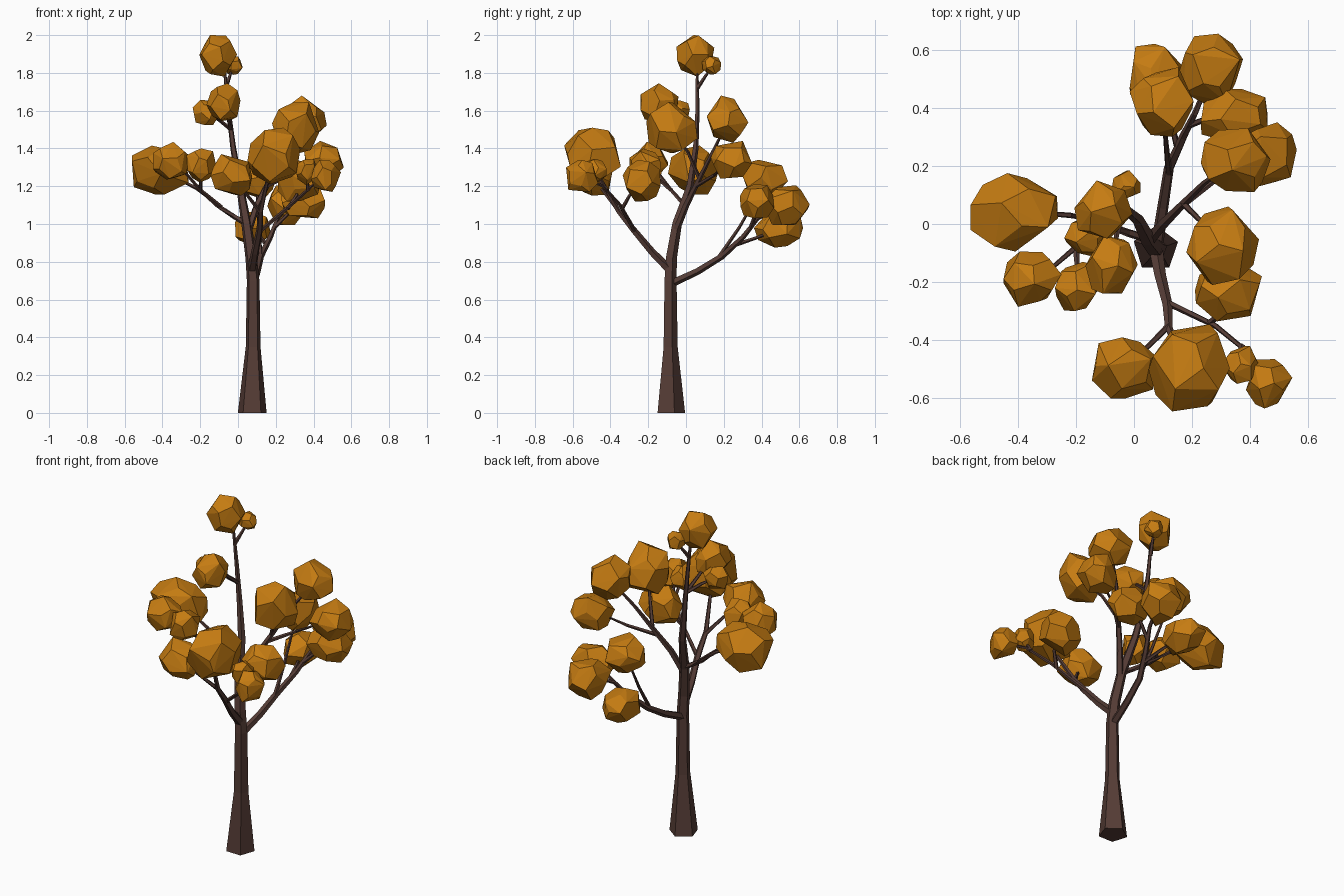
import bpy, bmesh, random
from math import cos, sin, pi, sqrt
from mathutils import Vector

random.seed(4)


def material(name, color):
    m = bpy.data.materials.new(name)
    m.diffuse_color = (*color, 1)
    return m


bark = material("bark", (0.09, 0.045, 0.036))
leaf = material("autumn_leaf", (0.56, 0.2, 0.006))


def finish(name, bm, mat):
    bmesh.ops.recalc_face_normals(bm, faces=bm.faces)
    me = bpy.data.meshes.new(name)
    bm.to_mesh(me)
    bm.free()
    me.materials.append(mat)
    ob = bpy.data.objects.new(name, me)
    bpy.context.collection.objects.link(ob)
    return ob


def limb(name, pts, sides=5, flat=False):
    """Tapered low-poly tube through (x, y, z, radius) points."""
    bm = bmesh.new()
    P = [Vector(p[:3]) for p in pts]
    rings = []
    for i, p in enumerate(P):
        t = (P[min(i + 1, len(P) - 1)] - P[max(i - 1, 0)]).normalized()
        if flat and i == 0:
            t = Vector((0, 0, 1))
        ref = Vector((1, 0, 0)) if abs(t.x) < 0.8 else Vector((0, 1, 0))
        u = (ref - t * ref.dot(t)).normalized()
        v = t.cross(u)
        rings.append([bm.verts.new(p + pts[i][3] * (u * cos(a) + v * sin(a)))
                      for a in (2 * pi * k / sides + 0.3 for k in range(sides))])
    for a, b in zip(rings, rings[1:]):
        for k in range(sides):
            n = (k + 1) % sides
            bm.faces.new((a[k], a[n], b[n], b[k]))
    bm.faces.new(rings[0][::-1])
    bm.faces.new(rings[-1])
    return finish(name, bm, bark)


def clump(name, c, half):
    """Jittered dodecahedron fitted to a centre and half extents."""
    g = (1 + sqrt(5)) / 2
    s = (-1, 1)
    pts = [Vector((x, y, z)) for x in s for y in s for z in s]
    for a in s:
        for b in s:
            q = (0, a / g, b * g)
            pts += [Vector(q), Vector((q[1], q[2], q[0])), Vector((q[2], q[0], q[1]))]
    turn = Vector((random.random(), random.random(), 1)).rotation_difference(
        Vector((random.random(), 1, random.random())))
    pts = [turn @ (p + Vector([random.uniform(-0.22, 0.22) for _ in s + (0,)])) for p in pts]
    lo = [min(p[i] for p in pts) for i in range(3)]
    hi = [max(p[i] for p in pts) for i in range(3)]
    bm = bmesh.new()
    for p in pts:
        bm.verts.new([c[i] + half[i] * (2 * (p[i] - lo[i]) / (hi[i] - lo[i]) - 1)
                      for i in range(3)])
    res = bmesh.ops.convex_hull(bm, input=bm.verts)
    loose = [v for v in bm.verts if not v.link_faces]
    bmesh.ops.delete(bm, geom=loose, context='VERTS')
    finish(name, bm, leaf)


# Trunk rising to the crown
limb("trunk", [(.075, -.085, 0, .08), (.08, -.085, .35, .041), (.08, -.085, .7, .035),
               (.07, -.08, .82, .032), (.045, -.05, 1, .028), (.01, .02, 1.2, .021),
               (-.025, .05, 1.4, .016), (-.05, .06, 1.6, .012), (-.075, .058, 1.85, .007)],
     flat=True)

# Main branches
limb("front_branch", [(.075, -.09, .76, .025), (.09, -.18, .85, .021), (.115, -.28, .97, .018),
                      (.12, -.36, 1.07, .014), (.16, -.46, 1.25, .009)])
limb("back_branch", [(.08, -.07, .69, .022), (.1, .06, .75, .02), (.12, .19, .83, .018),
                     (.17, .3, .93, .015), (.21, .38, 1.03, .011), (.26, .5, 1.09, .007)])
limb("left_branch", [(.045, -.05, 1.0, .015), (-.02, -.03, 1.04, .014), (-.11, .005, 1.1, .012),
                     (-.22, .03, 1.19, .01), (-.36, .04, 1.26, .007)])
limb("right_branch", [(.05, -.06, .95, .02), (.1, 0, 1.1, .018), (.17, .07, 1.24, .014),
                      (.24, .14, 1.38, .01), (.32, .2, 1.5, .007)])

# Twigs leading to the clumps
twigs = [
    [(.115, -.27, .96), (.28, -.35, 1.1), (.39, -.44, 1.2), (.45, -.53, 1.24)],
    [(.26, -.34, 1.08), (.31, -.3, 1.15), (.32, -.26, 1.2)],
    [(.12, -.35, 1.06), (.05, -.42, 1.15), (-.02, -.48, 1.23)],
    [(.37, -.42, 1.18), (.366, -.47, 1.25)],
    [(.12, .17, .82), (.11, .28, .98), (.1, .39, 1.17)],
    [(.15, .26, .89), (.12, .38, .93), (.09, .46, .96)],
    [(.19, .34, .98), (.27, .37, 1.06), (.33, .38, 1.1)],
    [(-.09, 0, 1.09), (-.2, -.08, 1.18), (-.27, -.14, 1.26), (-.33, -.18, 1.32)],
    [(-.2, -.08, 1.18), (-.195, -.15, 1.24), (-.19, -.2, 1.29)],
    [(.17, .07, 1.24), (.23, .01, 1.38), (.28, -.05, 1.46)],
    [(.15, .05, 1.2), (.28, .15, 1.26), (.41, .22, 1.32)],
    [(-.035, .055, 1.5), (-.06, -.04, 1.58), (-.07, -.11, 1.63)],
    [(-.035, .055, 1.5), (-.1, 0, 1.55), (-.15, -.04, 1.58)],
    [(-.065, .06, 1.72), (-.045, .1, 1.78), (-.03, .135, 1.83)]]
for k, t in enumerate(twigs):
    n = len(t) - 1
    limb(f"twig_{k + 1}", [(*p, .012 - .006 * i / n) for i, p in enumerate(t)])

# Leaf clumps: centre, half extents
clumps = [
    (.08, .49, .97, .095, .13, .095), (.095, .42, 1.235, .11, .12, .105),
    (.265, .535, 1.1, .11, .12, .105), (.345, .375, 1.12, .115, .09, .09),
    (.35, .22, 1.555, .12, .11, .125), (.455, .24, 1.34, .105, .11, .1),
    (.305, -.075, 1.51, .125, .135, .135), (.325, -.235, 1.23, .115, .1, .11),
    (.19, -.495, 1.36, .14, .15, .15), (-.035, -.495, 1.26, .11, .105, .11),
    (.365, -.485, 1.275, .065, .065, .07), (.465, -.55, 1.255, .08, .085, .085),
    (-.412, .04, 1.285, .15, .135, .13), (-.35, -.19, 1.335, .1, .095, .1),
    (-.195, -.215, 1.31, .077, .085, .09), (-.077, -.14, 1.645, .09, .1, .1),
    (-.17, -.045, 1.59, .07, .065, .067), (-.105, .05, 1.89, .1, .1, .11),
    (-.027, .135, 1.84, .05, .05, .05)]
for k, c in enumerate(clumps):
    clump(f"leaf_clump_{k + 1}", c[:3], c[3:])
